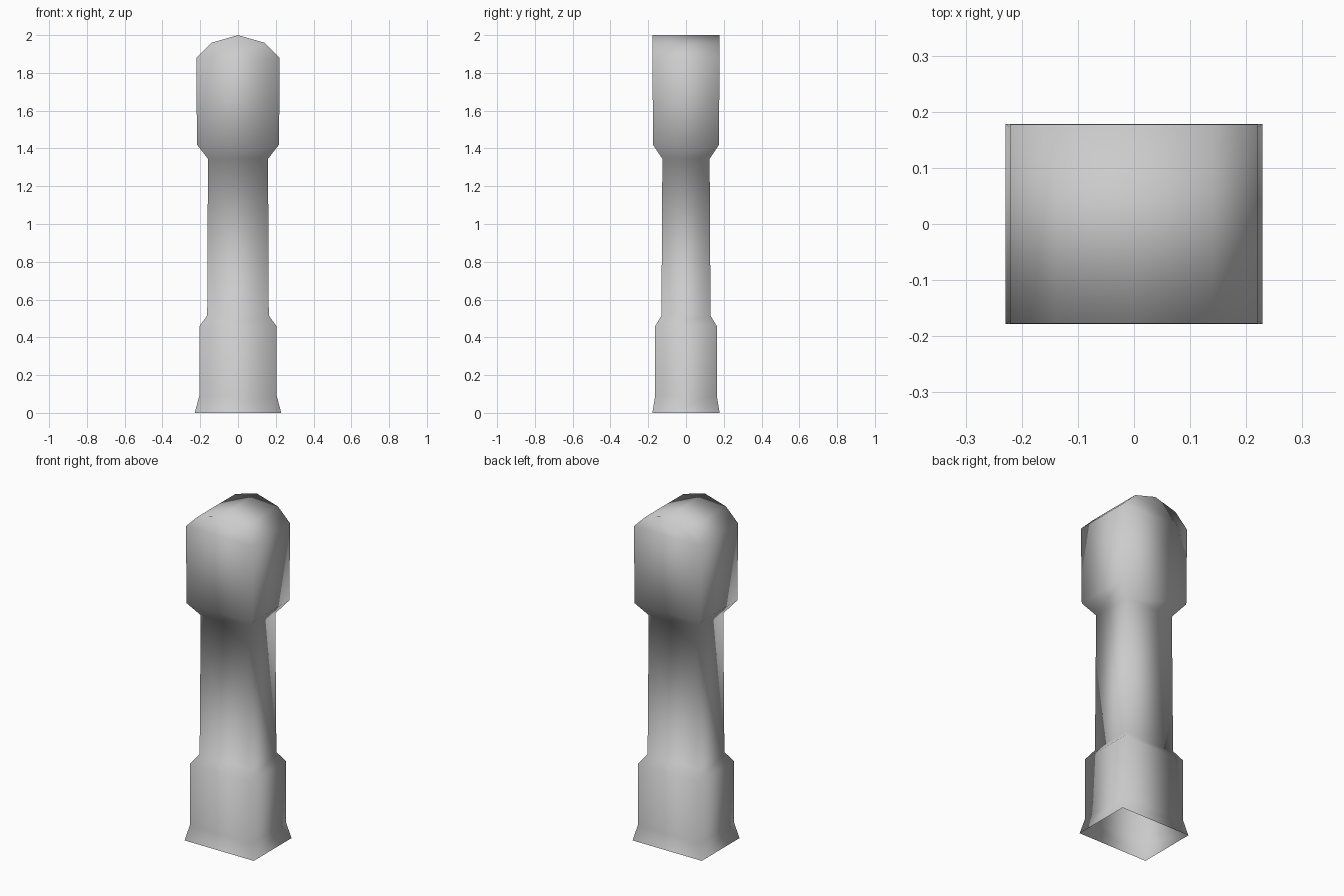
import bpy, bmesh

if "Cube" in bpy.data.objects:
    bpy.data.objects.remove(bpy.data.objects["Cube"])

# Rectangular sections from the ground up: z, half width (x), half depth (y)
SECTIONS = [
    (0.00, 0.229, 0.178),   # flared foot
    (0.09, 0.205, 0.163),
    (0.46, 0.203, 0.163),   # top of plinth
    (0.515, 0.163, 0.130),  # shaft
    (1.345, 0.159, 0.125),
    (1.42, 0.217, 0.175),   # head
    (1.88, 0.221, 0.177),
]
# Arched crown outline: x, z
CROWN = [(0.14, 1.96), (0.0, 2.0), (-0.14, 1.96)]

bm = bmesh.new()

# Body: stacked rings, open underneath
rings = []
for z, hx, hy in SECTIONS:
    rings.append([bm.verts.new((sx * hx, sy * hy, z))
                  for sx, sy in ((-1, -1), (1, -1), (1, 1), (-1, 1))])
for low, high in zip(rings, rings[1:]):
    for i in range(4):
        j = (i + 1) % 4
        bm.faces.new((low[i], low[j], high[j], high[i]))

# Crown: front and back arches joined by roof strips
fl, fr, br, bl = rings[-1]
depth = SECTIONS[-1][2]
front = [fr] + [bm.verts.new((x, -depth, z)) for x, z in CROWN] + [fl]
back = [br] + [bm.verts.new((x, depth, z)) for x, z in CROWN] + [bl]
bm.faces.new(front)
bm.faces.new(back)
for i in range(len(front) - 1):
    bm.faces.new((front[i], back[i], back[i + 1], front[i + 1]))

bmesh.ops.recalc_face_normals(bm, faces=bm.faces[:])
for f in bm.faces:
    f.smooth = True

mesh = bpy.data.meshes.new("stone_post")
bm.to_mesh(mesh)
bm.free()
post = bpy.data.objects.new("stone_post", mesh)
bpy.context.collection.objects.link(post)
